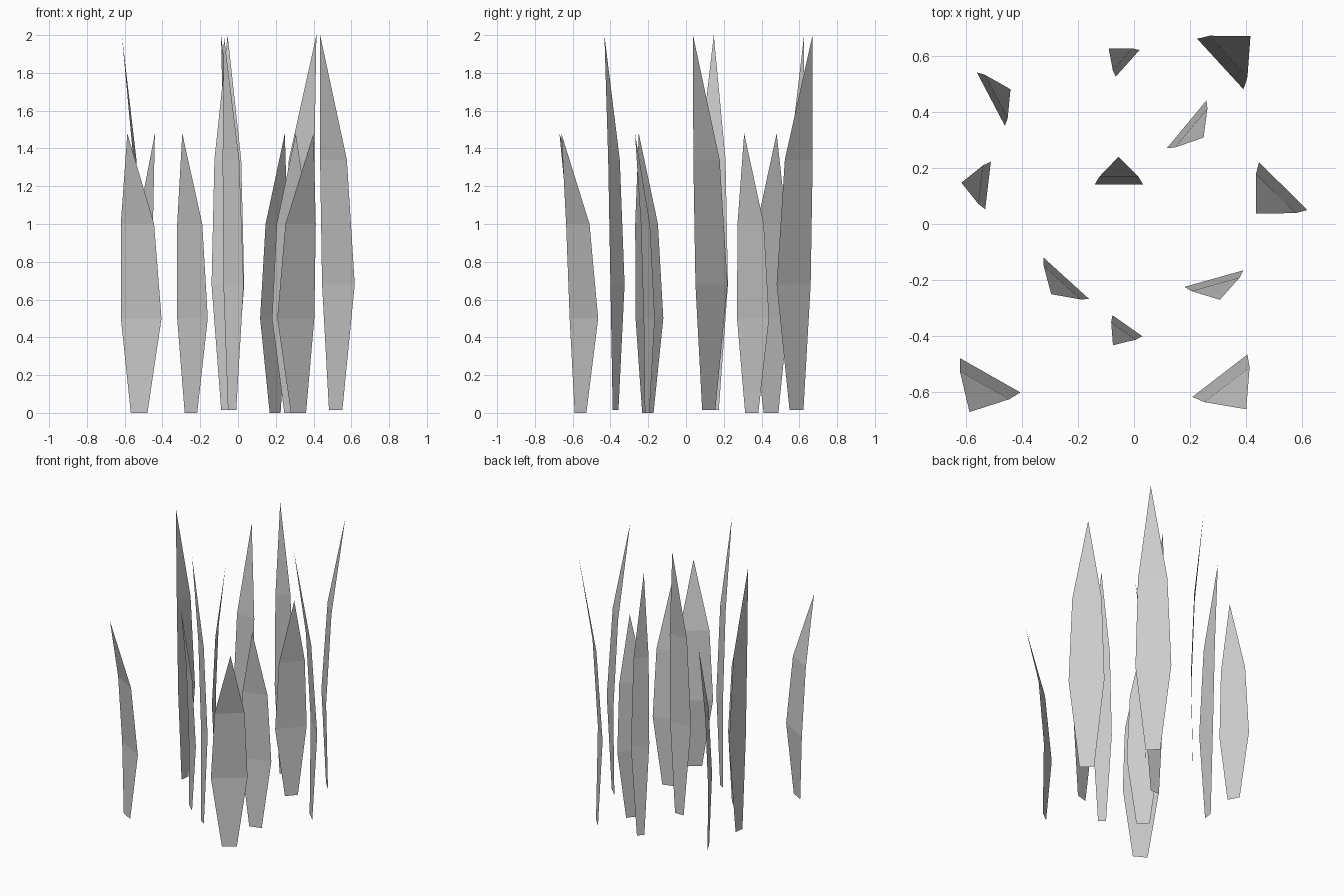
import bpy
from mathutils import Vector

if "Cube" in bpy.data.objects:
    bpy.data.objects.remove(bpy.data.objects["Cube"])

# Row heights for the two blade sizes: root, widest row, upper row, tip
SHORT = (0.0, 0.5, 1.0, 1.48)
TALL = (0.015, 0.68, 1.34, 2.0)
# (width factor, share of the lean towards the tip) for root, widest and upper rows
ROWS = ((0.41, 0.15), (1.0, 0.0), (0.82, 0.27))


def blade(name, left, right, tip, heights):
    """Thin bent grass blade, given its widest row and tip seen from above."""
    left, right, tip = Vector(left), Vector(right), Vector(tip)
    mid, half = (left + right) / 2, (right - left) / 2
    verts = []
    for (width, lean), z in zip(ROWS, heights):
        centre = mid + (tip - mid) * lean
        for side in (-1, 1):
            p = centre + half * width * side
            verts.append((p.x, p.y, z))
    verts.append((tip.x, tip.y, heights[3]))
    faces = [(0, 1, 3, 2), (2, 3, 5, 4), (4, 5, 6)]
    mesh = bpy.data.meshes.new(name)
    mesh.from_pydata(verts, [], faces)
    bpy.context.collection.objects.link(bpy.data.objects.new(name, mesh))


# Tall blades
tall = [
    ((-0.065, 0.525), (0.02, 0.62), (-0.09, 0.625)),
    ((0.225, 0.66), (0.39, 0.48), (0.415, 0.67)),
    ((-0.14, 0.14), (0.033, 0.14), (-0.055, 0.24)),
    ((-0.53, 0.053), (-0.51, 0.222), (-0.615, 0.147)),
    ((0.445, 0.22), (0.618, 0.05), (0.435, 0.037)),
    ((-0.077, -0.325), (0.03, -0.4), (-0.075, -0.432)),
]
# Short blades
short = [
    ((-0.56, 0.54), (-0.46, 0.35), (-0.44, 0.48)),
    ((0.117, 0.27), (0.258, 0.44), (0.248, 0.308)),
    ((-0.322, -0.12), (-0.16, -0.267), (-0.295, -0.25)),
    ((0.18, -0.224), (0.39, -0.165), (0.306, -0.27)),
    ((-0.62, -0.478), (-0.405, -0.6), (-0.586, -0.67)),
    ((0.208, -0.616), (0.404, -0.465), (0.4, -0.66)),
]
for i, b in enumerate(tall):
    blade(f"tall_grass_blade_{i + 1}", *b, TALL)
for i, b in enumerate(short):
    blade(f"short_grass_blade_{i + 1}", *b, SHORT)
